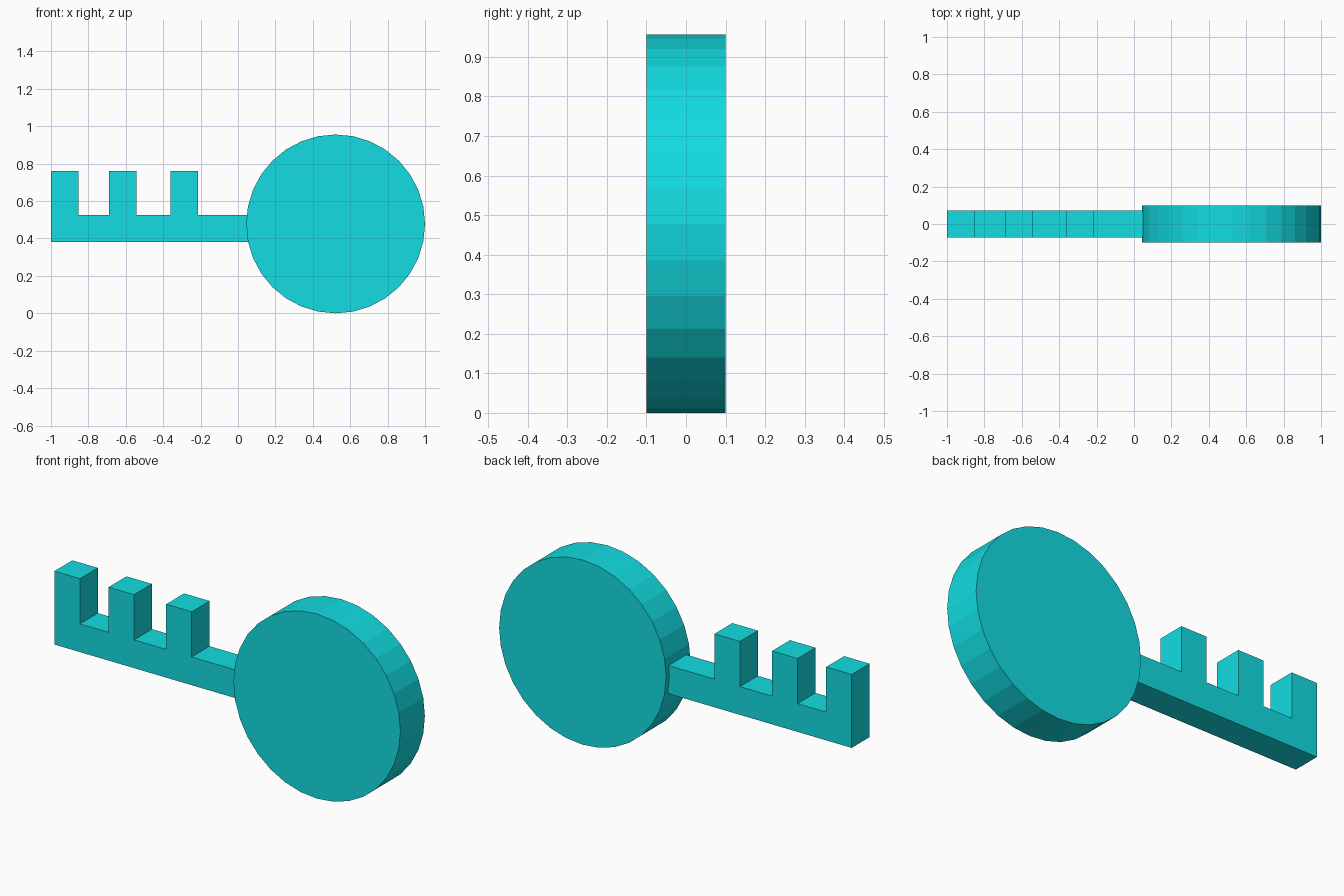
import bpy
import bmesh
from math import pi
from mathutils import Matrix

if "Cube" in bpy.data.objects:
    bpy.data.objects.remove(bpy.data.objects["Cube"])

teal = bpy.data.materials.new("teal")
teal.diffuse_color = (0.006, 0.72, 0.76, 1)
teal.use_nodes = True
teal.node_tree.nodes["Principled BSDF"].inputs["Base Color"].default_value = teal.diffuse_color


def add_object(name, bm):
    bmesh.ops.recalc_face_normals(bm, faces=bm.faces)
    mesh = bpy.data.meshes.new(name)
    bm.to_mesh(mesh)
    bm.free()
    mesh.materials.append(teal)
    obj = bpy.data.objects.new(name, mesh)
    bpy.context.collection.objects.link(obj)
    return obj


# Round head: a flat 32-sided disc facing front and back
RADIUS = 0.478
bm = bmesh.new()
bmesh.ops.create_cone(
    bm, cap_ends=True, segments=32, radius1=RADIUS, radius2=RADIUS, depth=0.2,
    matrix=Matrix.Translation((1 - RADIUS, 0, RADIUS)) @ Matrix.Rotation(pi / 2, 4, 'X'))
add_object("key_head", bm)

# Shaft with three teeth: one comb profile, extruded through its thickness
THICK = 0.146
BOTTOM, TOP, TOOTH_TOP = 0.38, 0.526, 0.76
profile = [(0.06, BOTTOM), (0.06, TOP)]
for x in (-0.36, -0.69, -1.0):
    profile += [(x + THICK, TOP), (x + THICK, TOOTH_TOP), (x, TOOTH_TOP)]
    if x > -1.0:
        profile.append((x, TOP))
profile.append((-1.0, BOTTOM))

bm = bmesh.new()
face = bm.faces.new([bm.verts.new((x, -THICK / 2, z)) for x, z in profile])
extruded = bmesh.ops.extrude_face_region(bm, geom=[face], use_keep_orig=True)
verts = [g for g in extruded["geom"] if isinstance(g, bmesh.types.BMVert)]
bmesh.ops.translate(bm, verts=verts, vec=(0, THICK, 0))
add_object("toothed_shaft", bm)
